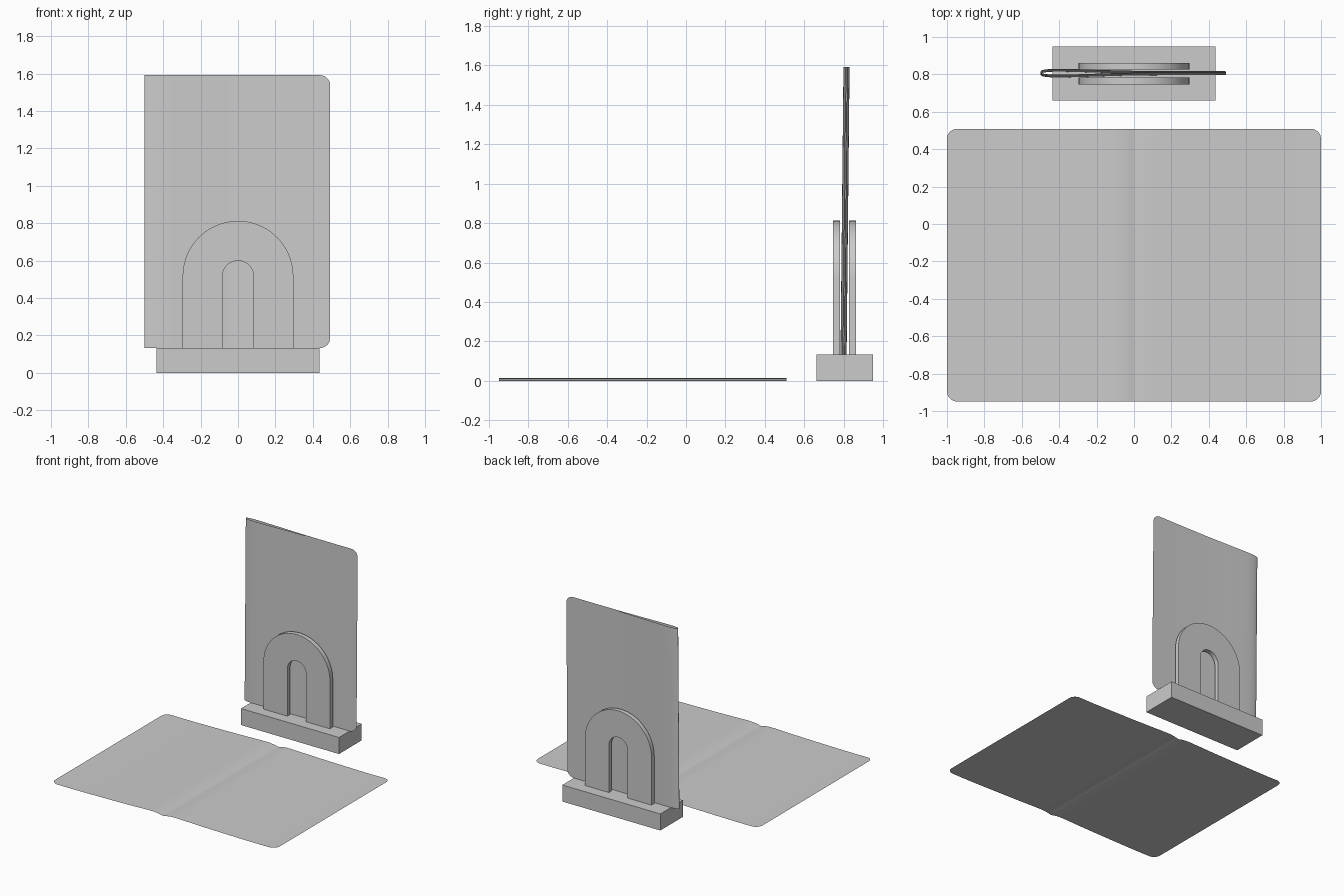
import bpy, bmesh, math

if "Cube" in bpy.data.objects:
    bpy.data.objects.remove(bpy.data.objects["Cube"])

R = 0.055          # rounded page corner
H = 1.458          # page height


def make_object(name, bm, smooth=False):
    bmesh.ops.recalc_face_normals(bm, faces=bm.faces)
    me = bpy.data.meshes.new(name)
    bm.to_mesh(me)
    bm.free()
    ob = bpy.data.objects.new(name, me)
    bpy.context.collection.objects.link(ob)
    if smooth:
        bpy.context.view_layer.objects.active = ob
        ob.select_set(True)
        bpy.ops.object.shade_smooth_by_angle(angle=math.radians(30))
        ob.select_set(False)
    return ob


def curve(points, s):
    """Smoothed interpolation through (s, value) points."""
    n = len(points)
    for i in range(n - 1):
        (a, va), (b, vb) = points[i], points[i + 1]
        if s <= b:
            pa, pb = points[max(i - 1, 0)], points[min(i + 2, n - 1)]
            ma = (vb - pa[1]) / (b - pa[0]) * (b - a)
            mb = (pb[1] - va) / (pb[0] - a) * (b - a)
            t = (s - a) / (b - a)
            return (va * (2*t**3 - 3*t**2 + 1) + ma * (t**3 - 2*t**2 + t)
                    + vb * (3*t**2 - 2*t**3) + mb * (t**3 - t**2))
    return points[-1][1]


# columns across one page, from fold (0) to rounded outer edge (1)
cols = [0, .003, .008, .015, .03, .05, .08, .11, .15, .2, .25, .3, .37, .45,
        .55, .65, .72, .8, .88]
cols += [1 - R + R * math.sin(math.radians(a)) for a in range(0, 91, 10)]


def sheet(name, place):
    """Two-page sheet; place(side, s, h) maps page position to space."""
    bm = bmesh.new()
    rows = []
    for side, s in [(-1, s) for s in reversed(cols)] + [(1, s) for s in cols[1:]]:
        d = max(0, s - 1 + R)
        inset = R - math.sqrt(max(0, R * R - d * d))
        rows.append([bm.verts.new(place(side, s, h)) for h in (inset, H - inset)])
    for a, b in zip(rows, rows[1:]):
        bm.faces.new((a[0], b[0], b[1], a[1]))
    return make_object(name, bm, True)


# open leaflet lying flat, dipping at its fold
flat = [(0, 0), (.03, .007), (.08, .013), (.15, .0125), (.3, .008), (.45, .005),
        (.65, .002), (.8, .0005), (.93, .001), (1, .003)]
sheet("open_leaflet", lambda side, s, h:
      (side * s, -0.949 + h, max(0, curve(flat, s))))

# folded leaflet standing with a slight backward lean
gap = [(0, 0), (.003, .005), (.015, .010), (.05, .0145), (.11, .0155), (.25, .012),
       (.45, .006), (.65, .0035), (1, .003)]
sheet("folded_leaflet", lambda side, s, h:
      (-0.5 + 0.993 * s, 0.799 + 0.015 * h / H + side * curve(gap, s), 0.133 + h))

# holder base
bm = bmesh.new()
bmesh.ops.create_cube(bm, size=1)
for v in bm.verts:
    v.co = (v.co.x * 0.872, v.co.y * 0.288 + 0.805, v.co.z * 0.133 + 0.0665)
make_object("holder_base", bm)


# arch clips in front of and behind the leaflet
def arch(name, y0, y1):
    bm = bmesh.new()
    n = 32
    pairs = []
    for i in range(-1, n + 2):
        a = math.pi * min(max(i, 0), n) / n
        zs = 0 if 0 <= i <= n else 1
        pairs.append([bm.verts.new((r * math.cos(a), y0,
                      0.133 if zs else 0.516 + r * math.sin(a)))
                      for r in (0.296, 0.083)])
    faces = [bm.faces.new((a[0], b[0], b[1], a[1])) for a, b in zip(pairs, pairs[1:])]
    ext = bmesh.ops.extrude_face_region(bm, geom=faces, use_keep_orig=True)["geom"]
    for v in ext:
        if isinstance(v, bmesh.types.BMVert):
            v.co.y = y1
    return make_object(name, bm, True)


arch("front_arch_clip", 0.746, 0.782)
arch("back_arch_clip", 0.826, 0.861)
